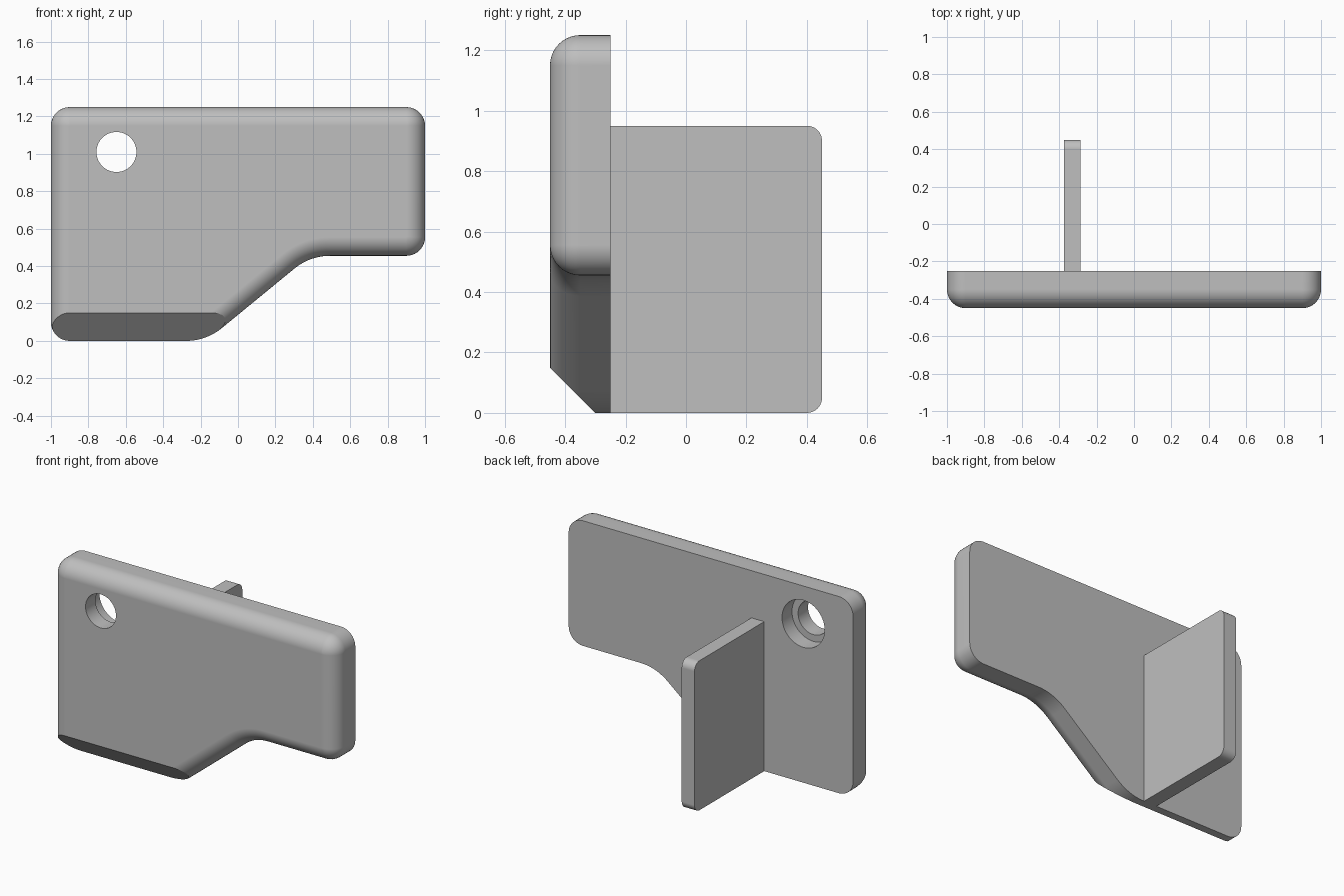
import bpy, bmesh, math
from mathutils import Vector, Matrix

cube = bpy.data.objects.get("Cube")
if cube:
    bpy.data.objects.remove(cube, do_unlink=True)

grey = bpy.data.materials.new("plain grey")
grey.use_nodes = True
colour = (0.52, 0.52, 0.52, 1)
grey.diffuse_color = colour
grey.node_tree.nodes["Principled BSDF"].inputs["Base Color"].default_value = colour


def make_object(name, bm):
    bmesh.ops.recalc_face_normals(bm, faces=bm.faces)
    mesh = bpy.data.meshes.new(name)
    bm.to_mesh(mesh)
    bm.free()
    mesh.materials.append(grey)
    obj = bpy.data.objects.new(name, mesh)
    bpy.context.collection.objects.link(obj)
    return obj


def activate(obj):
    bpy.ops.object.select_all(action='DESELECT')
    obj.select_set(True)
    bpy.context.view_layer.objects.active = obj


def rounded_outline(corners, inset=0.0, steps=10):
    """Inset a counter-clockwise polygon of (x, z, radius), then round its corners."""
    points = []
    for i, (x, z, radius) in enumerate(corners):
        here = Vector((x, z))
        before = Vector(corners[i - 1][:2])
        after = Vector(corners[(i + 1) % len(corners)][:2])
        u, v = (here - before).normalized(), (after - here).normalized()
        n1, n2 = Vector((-u.y, u.x)), Vector((-v.y, v.x))
        miter = (n1 + n2) / (1 + n1.dot(n2))
        side = 1 if u.cross(v) > 0 else -1
        centre = here + miter * radius * side
        r = max(radius - inset * side, 0)
        turn = u.angle(v) * side
        for k in range(steps + 1):
            out = Matrix.Rotation(turn * k / steps, 2) @ (-n1 * side)
            points.append(centre + out * r)
    return points


# Front plate: stepped outline with a rounded front rim
ROUND, FRONT, BACK = 0.1, -0.45, -0.25
plate_corners = [(-1, 0, ROUND), (-0.17, 0, 0.3), (0.385, 0.455, 0.3),
                 (1, 0.455, ROUND), (1, 1.25, ROUND), (-1, 1.25, ROUND)]
sections = [(BACK, 0)]
for k in range(11):
    a = math.pi / 2 * k / 10
    sections.append((FRONT + ROUND * (1 - math.sin(a)), ROUND * (1 - math.cos(a))))

bm = bmesh.new()
rings = [[bm.verts.new((p.x, y, p.y)) for p in rounded_outline(plate_corners, d)]
         for y, d in sections]
for r1, r2 in zip(rings, rings[1:]):
    for i in range(len(r1)):
        j = (i + 1) % len(r1)
        bm.faces.new((r1[i], r1[j], r2[j], r2[i]))
bm.faces.new(rings[0])
bm.faces.new(rings[-1])
bmesh.ops.remove_doubles(bm, verts=bm.verts, dist=0.0002)

# Sloping cut under the front of the plate
cut = bmesh.ops.bisect_plane(bm, geom=bm.verts[:] + bm.edges[:] + bm.faces[:],
                             plane_co=(0, FRONT, 0.15), plane_no=(0, -1, -1),
                             clear_outer=True)
bmesh.ops.holes_fill(bm, edges=[e for e in bm.edges if e.is_boundary], sides=0)
plate = make_object("front_plate", bm)

# Through hole with a wider counterbore from the back
for name, radius, start, end in (("hole_cutter", 0.107, -0.6, -0.1),
                                 ("counterbore_cutter", 0.15, -0.35, -0.1)):
    bm = bmesh.new()
    place = (Matrix.Translation((-0.65, (start + end) / 2, 1.01))
             @ Matrix.Rotation(math.pi / 2, 4, 'X'))
    bmesh.ops.create_cone(bm, cap_ends=True, segments=64, radius1=radius,
                          radius2=radius, depth=end - start, matrix=place)
    cutter = make_object(name, bm)
    cutter.hide_render = True
    activate(plate)
    mod = plate.modifiers.new("Cut", 'BOOLEAN')
    mod.operation = 'DIFFERENCE'
    mod.solver = 'EXACT'
    mod.object = cutter
    bpy.ops.object.modifier_apply(modifier=mod.name)
    bpy.data.objects.remove(cutter, do_unlink=True)

# Rear fin: upright slab with two rounded rear corners
fin_corners = [(BACK, 0, 0), (0.45, 0, 0.05), (0.45, 0.95, 0.05), (BACK, 0.95, 0)]
bm = bmesh.new()
face = bm.faces.new([bm.verts.new((-0.375, p.x, p.y))
                     for p in rounded_outline(fin_corners)])
side = bmesh.ops.extrude_face_region(bm, geom=[face])
bmesh.ops.translate(bm, vec=(0.09, 0, 0),
                    verts=[g for g in side["geom"] if isinstance(g, bmesh.types.BMVert)])
bmesh.ops.remove_doubles(bm, verts=bm.verts, dist=0.0002)
fin = make_object("rear_fin", bm)

# Smooth rounds, crisp edges and flat large faces
for obj in (plate, fin):
    activate(obj)
    bpy.ops.object.shade_smooth_by_angle(angle=math.radians(25))
    weighted = obj.modifiers.new("Flat faces", 'WEIGHTED_NORMAL')
    weighted.keep_sharp = True
